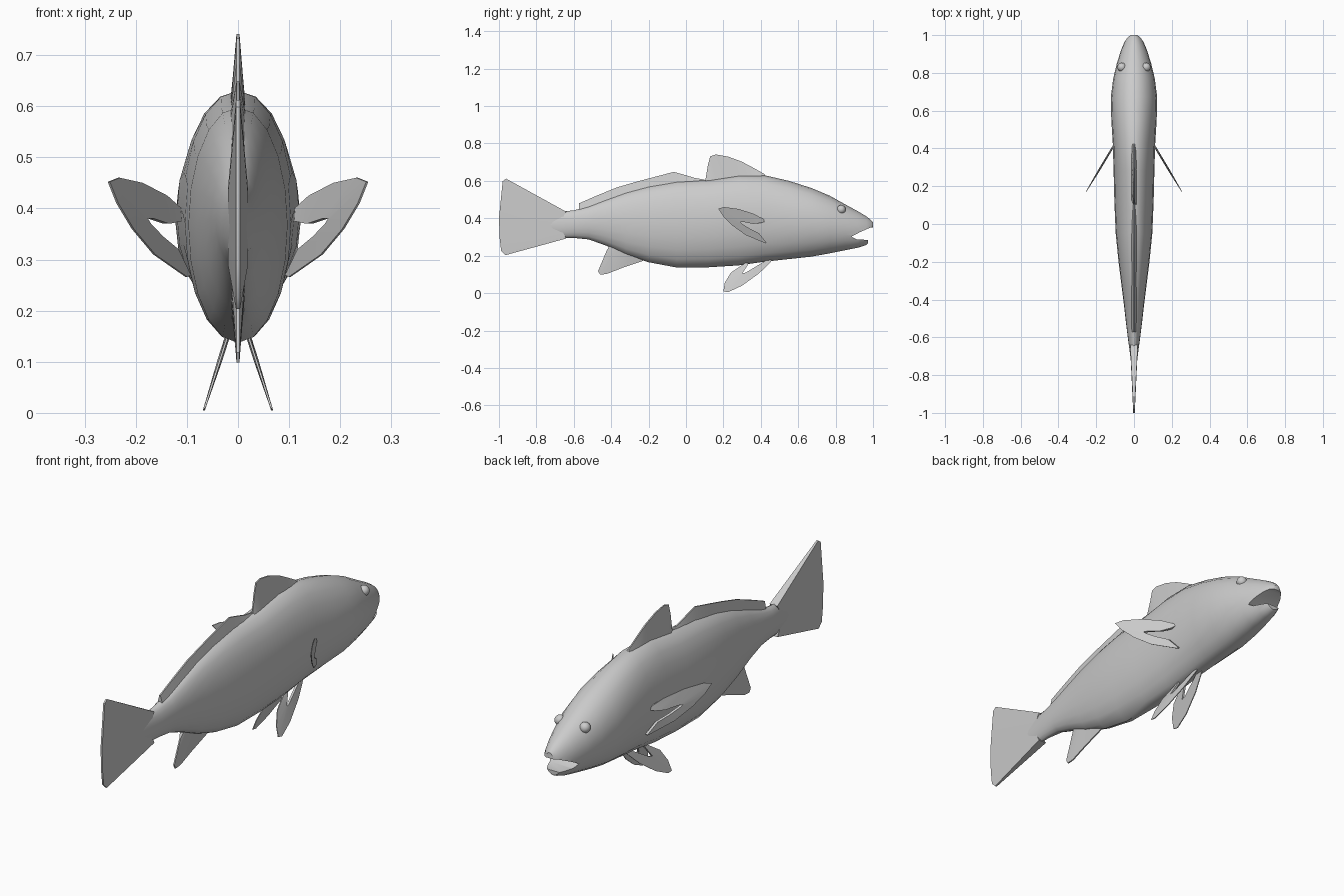
import bpy, bmesh, math
from mathutils import Vector

if "Cube" in bpy.data.objects:
    bpy.data.objects.remove(bpy.data.objects["Cube"])

grey = bpy.data.materials.new("pale grey")
grey.diffuse_color = (0.6, 0.6, 0.6, 1)
grey.use_nodes = True
grey.node_tree.nodes["Principled BSDF"].inputs["Base Color"].default_value = grey.diffuse_color


def smooth(ob, angle=40):
    bpy.ops.object.select_all(action='DESELECT')
    ob.select_set(True)
    bpy.context.view_layer.objects.active = ob
    bpy.ops.object.shade_smooth_by_angle(angle=math.radians(angle))


def loft(name, rings):
    """Skin a row of closed rings and cap both ends."""
    bm = bmesh.new()
    rows = [[bm.verts.new(p) for p in r] for r in rings]
    n = len(rows[0])
    for a, b in zip(rows, rows[1:]):
        for i in range(n):
            j = (i + 1) % n
            bm.faces.new((a[i], a[j], b[j], b[i]))
    bm.faces.new(rows[0])
    bm.faces.new(rows[-1][::-1])
    bmesh.ops.recalc_face_normals(bm, faces=bm.faces)
    me = bpy.data.meshes.new(name)
    bm.to_mesh(me)
    bm.free()
    me.materials.append(grey)
    ob = bpy.data.objects.new(name, me)
    bpy.context.collection.objects.link(ob)
    return ob


def fin(name, root, edge, x=lambda y, z: 0.0, side=1, thick=0.01, rim=0.003):
    """Thin blade from a root line to an outer edge, both given as (y, z)."""
    rings = []
    for (ry, rz), (ey, ez) in zip(root, edge):
        rx, ex = x(ry, rz), x(ey, ez)
        rings.append([(side * (rx + thick), ry, rz), (side * (ex + rim), ey, ez),
                      (side * (ex - rim), ey, ez), (side * (rx - thick), ry, rz)])
    ob = loft(name, rings)
    smooth(ob)
    return ob


# body stations: y, top, bottom, half width
stations = [
    (1.0, .378, .325, .018), (.988, .392, .28, .035), (.965, .41, .258, .05),
    (.92, .437, .243, .069), (.85, .475, .229, .091), (.77, .52, .213, .11),
    (.67, .562, .195, .123), (.55, .60, .182, .12), (.42, .63, .168, .112),
    (.28, .63, .148, .108), (.12, .606, .138, .104), (-.05, .598, .137, .097),
    (-.2, .572, .165, .082), (-.32, .54, .205, .067), (-.43, .50, .255, .053),
    (-.52, .465, .287, .043), (-.6, .442, .295, .033), (-.68, .435, .295, .022),
    (-.77, .40, .32, .012)]
SIDES = 20
rings = []
for y, top, bot, w in stations:
    c, h = (top + bot) / 2, (top - bot) / 2
    rings.append([(w * math.sin(2 * math.pi * i / SIDES), y,
                   c + h * math.cos(2 * math.pi * i / SIDES)) for i in range(SIDES)])
body = loft("body", rings)

# open mouth, cut with a wedge
wedge = [(.885, .302), (.93, .326), (.985, .35), (1.05, .36), (1.05, .2),
         (.972, .2), (.972, .284), (.91, .288)]
cutter = loft("mouth_cutter", [[(x, y, z) for y, z in wedge] for x in (-.2, .2)])
cutter.hide_render = True
mod = body.modifiers.new("mouth", 'BOOLEAN')
mod.operation, mod.solver, mod.object = 'DIFFERENCE', 'EXACT', cutter
bpy.context.view_layer.objects.active = body
bpy.ops.object.modifier_apply(modifier=mod.name)
bpy.data.objects.remove(cutter)
smooth(body)

# tail fin
fin("tail_fin",
    [(-.64, .435), (-.65, .42), (-.66, .39), (-.66, .36), (-.66, .33), (-.65, .31), (-.64, .292)],
    [(-.962, .612), (-.98, .598), (-.99, .5), (-1.0, .4), (-.996, .29), (-.988, .225), (-.965, .203)],
    thick=.02, rim=.004)

# front dorsal fin
fin("front_dorsal_fin",
    [(.10, .58), (.13, .58), (.17, .58), (.22, .58), (.28, .59), (.34, .6), (.39, .6), (.44, .6)],
    [(.105, .61), (.117, .685), (.13, .732), (.16, .741), (.225, .73), (.3, .702), (.36, .67), (.42, .636)],
    thick=.016)

# long rear dorsal fin
fin("rear_dorsal_fin",
    [(.10, .57), (.05, .575), (0, .57), (-.07, .565), (-.15, .55), (-.26, .52),
     (-.37, .49), (-.48, .45), (-.57, .42)],
    [(.10, .607), (.05, .615), (0, .63), (-.065, .648), (-.15, .626), (-.26, .597),
     (-.37, .565), (-.48, .52), (-.572, .48)],
    thick=.018)

# anal fin
fin("anal_fin",
    [(-.40, .27), (-.38, .27), (-.36, .26), (-.33, .24), (-.28, .22), (-.22, .2)],
    [(-.425, .225), (-.47, .118), (-.46, .099), (-.425, .102), (-.34, .135), (-.22, .176)],
    thick=.014)

for side, word in ((1, "right"), (-1, "left")):
    # pectoral fin, swept back and outward
    fin(word + "_pectoral_fin",
        [(.43, .385), (.40, .375), (.36, .37), (.31, .38), (.29, .38), (.30, .37),
         (.34, .345), (.39, .32), (.43, .27)],
        [(.425, .39), (.36, .425), (.28, .45), (.205, .46), (.172, .452), (.2, .41),
         (.25, .36), (.32, .31), (.425, .266)],
        x=lambda y, z: .098 + (.43 - y) * .6, side=side, thick=.006, rim=.002)
    # pelvic fin, hanging down and outward
    fin(word + "_pelvic_fin",
        [(.46, .19), (.42, .17), (.37, .14), (.32, .11), (.30, .105), (.31, .12),
         (.33, .15), (.34, .175)],
        [(.455, .168), (.39, .105), (.30, .04), (.225, .005), (.2, .009), (.207, .055),
         (.24, .11), (.30, .15)],
        x=lambda y, z: .022 + (.145 - z) * .32, side=side, thick=.005, rim=.002)
    # eye
    bpy.ops.mesh.primitive_uv_sphere_add(segments=16, ring_count=10, radius=.024,
                                         location=(side * .064, .83, .447))
    eye = bpy.context.object
    eye.name = word + "_eye"
    eye.data.materials.append(grey)
    smooth(eye, 60)
